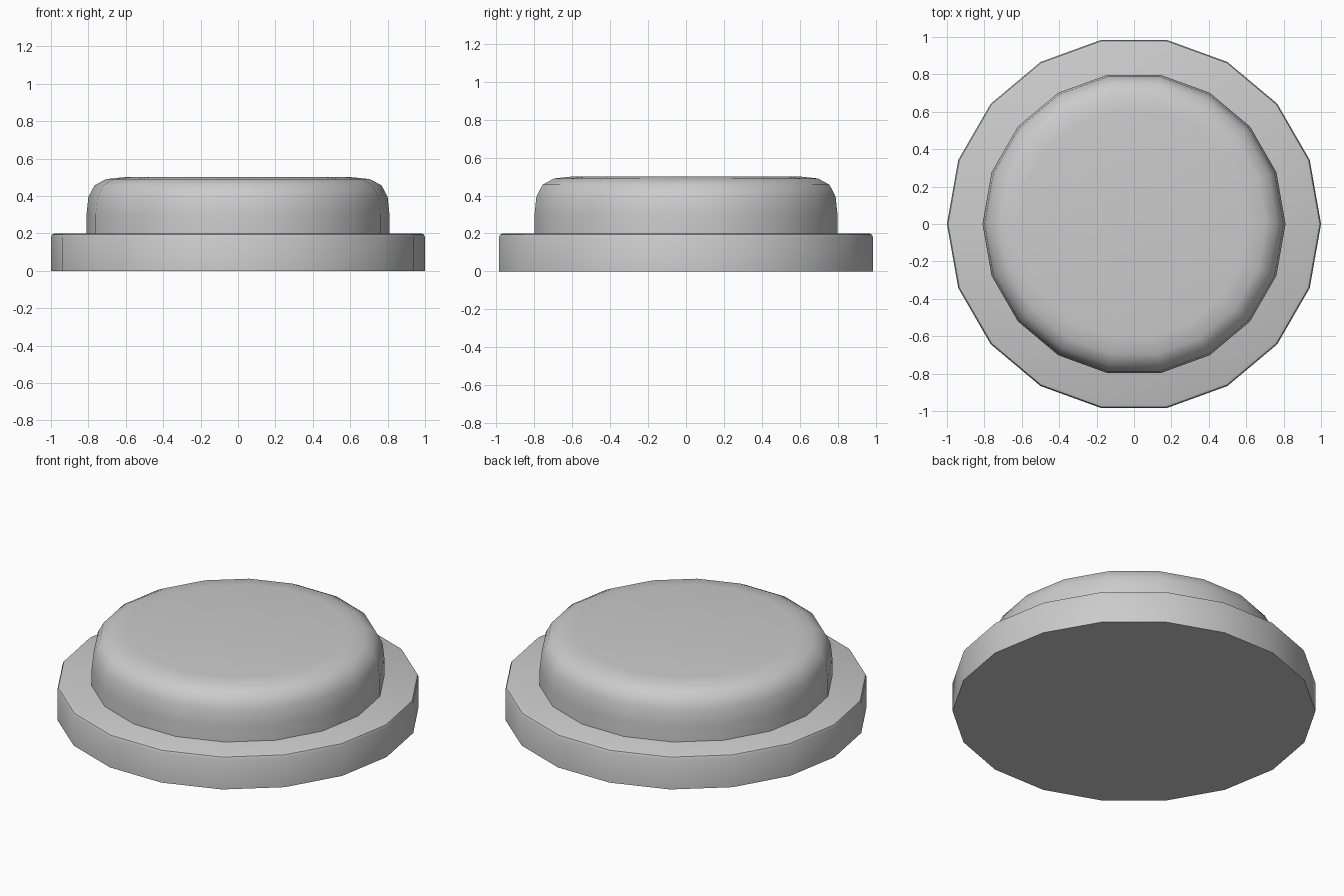
import bpy, bmesh
from math import cos, sin, radians, pi

if "Cube" in bpy.data.objects:
    bpy.data.objects.remove(bpy.data.objects["Cube"])

SIDES = 18


def lathe(name, profile):
    """Revolve (radius, z) points into a closed 18-sided solid."""
    bm = bmesh.new()
    rings = [[bm.verts.new((r * cos(2 * pi * i / SIDES), r * sin(2 * pi * i / SIDES), z))
              for i in range(SIDES)] for r, z in profile]
    for low, high in zip(rings, rings[1:]):
        for i in range(SIDES):
            j = (i + 1) % SIDES
            bm.faces.new((low[i], low[j], high[j], high[i]))
    bm.faces.new(rings[0][::-1])
    bm.faces.new(rings[-1])
    mesh = bpy.data.meshes.new(name)
    bm.to_mesh(mesh)
    bm.free()
    obj = bpy.data.objects.new(name, mesh)
    bpy.context.collection.objects.link(obj)
    bpy.ops.object.select_all(action='DESELECT')
    obj.select_set(True)
    bpy.context.view_layer.objects.active = obj
    bpy.ops.object.shade_smooth_by_angle(angle=radians(35))
    return obj


# Wide base ring with a narrow softened rim
lathe("base_plate", [(1, 0), (1, 0.18), (0.994, 0.194), (0.98, 0.2)])

# Raised button with a rounded shoulder, seated slightly into the base
lathe("button_cap", [(0.81, 0.17), (0.81, 0.3), (0.80, 0.395), (0.767, 0.457),
                     (0.705, 0.49), (0.61, 0.5)])
